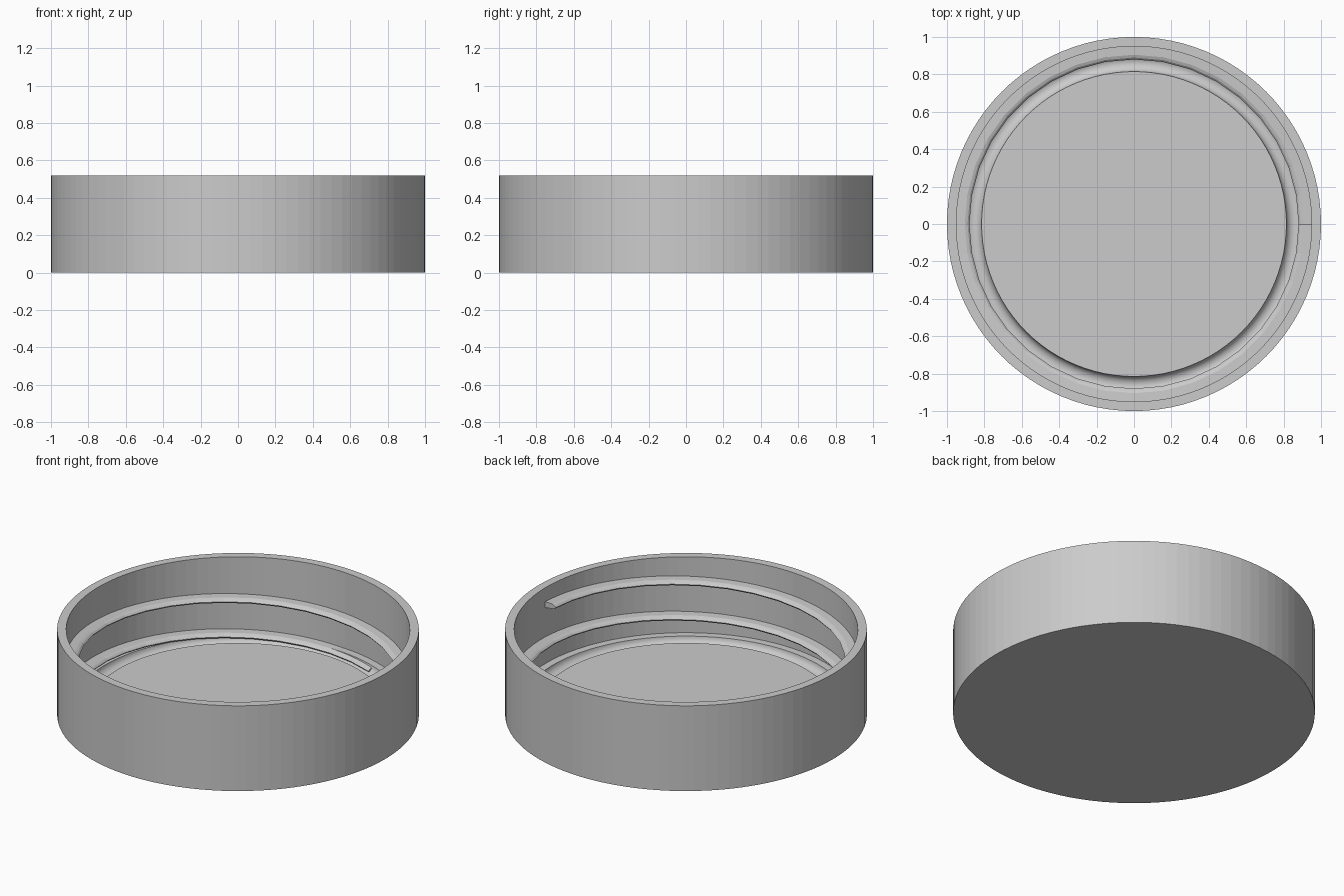
import bpy, bmesh, math

if "Cube" in bpy.data.objects:
    bpy.data.objects.remove(bpy.data.objects["Cube"])

SEG = 96
PITCH = 0.215

plastic = bpy.data.materials.new("grey_plastic")
plastic.diffuse_color = (0.6, 0.6, 0.6, 1)
plastic.use_nodes = True
plastic.node_tree.nodes["Principled BSDF"].inputs["Base Color"].default_value = plastic.diffuse_color


def finish(bm, name):
    bmesh.ops.recalc_face_normals(bm, faces=bm.faces)
    mesh = bpy.data.meshes.new(name)
    bm.to_mesh(mesh)
    bm.free()
    mesh.materials.append(plastic)
    obj = bpy.data.objects.new(name, mesh)
    bpy.context.collection.objects.link(obj)
    return obj


# cap shell: outer wall, rim, inner wall, rounded gasket groove, floor
groove = [(0.86 + 0.045 * math.cos(a), 0.057 - 0.042 * math.sin(a))
          for a in (math.pi * i / 10 for i in range(11))]
profile = [(1, 0), (1, 0.52), (0.95, 0.52), (0.95, 0.057)] + groove

bm = bmesh.new()
rings = []
for i in range(SEG):
    a = 2 * math.pi * i / SEG
    rings.append([bm.verts.new((r * math.cos(a), r * math.sin(a), z)) for r, z in profile])
for i in range(SEG):
    p, q = rings[i], rings[(i + 1) % SEG]
    for k in range(len(profile) - 1):
        f = bm.faces.new((p[k], q[k], q[k + 1], p[k + 1]))
        f.smooth = k >= 4
bm.faces.new([r[0] for r in rings])
bm.faces.new([r[-1] for r in rings])
bm.normal_update()
# keep the groove borders crisp
for e in bm.edges:
    if len(e.link_faces) == 2 and e.calc_face_angle() > math.radians(30):
        e.smooth = False
finish(bm, "cap_shell")

# screw thread: a ridge section swept up the inner wall
section = [(0.96, 0.016), (0.905, 0.014), (0.89, 0.008), (0.88, -0.002), (0.888, -0.012), (0.96, -0.022)]
START, END, STEP = 70, 720, 10
bm = bmesh.new()
sweep = []
for deg in range(START, END + 1, STEP):
    a = math.radians(deg)
    h = -0.011 + PITCH * deg / 360
    sweep.append([bm.verts.new((r * math.cos(a), r * math.sin(a), h + z)) for r, z in section])
n = len(section)
for p, q in zip(sweep, sweep[1:]):
    for k in range(n):
        f = bm.faces.new((p[k], q[k], q[(k + 1) % n], p[(k + 1) % n]))
bm.faces.new(sweep[0])
bm.faces.new(sweep[-1])
finish(bm, "screw_thread")
